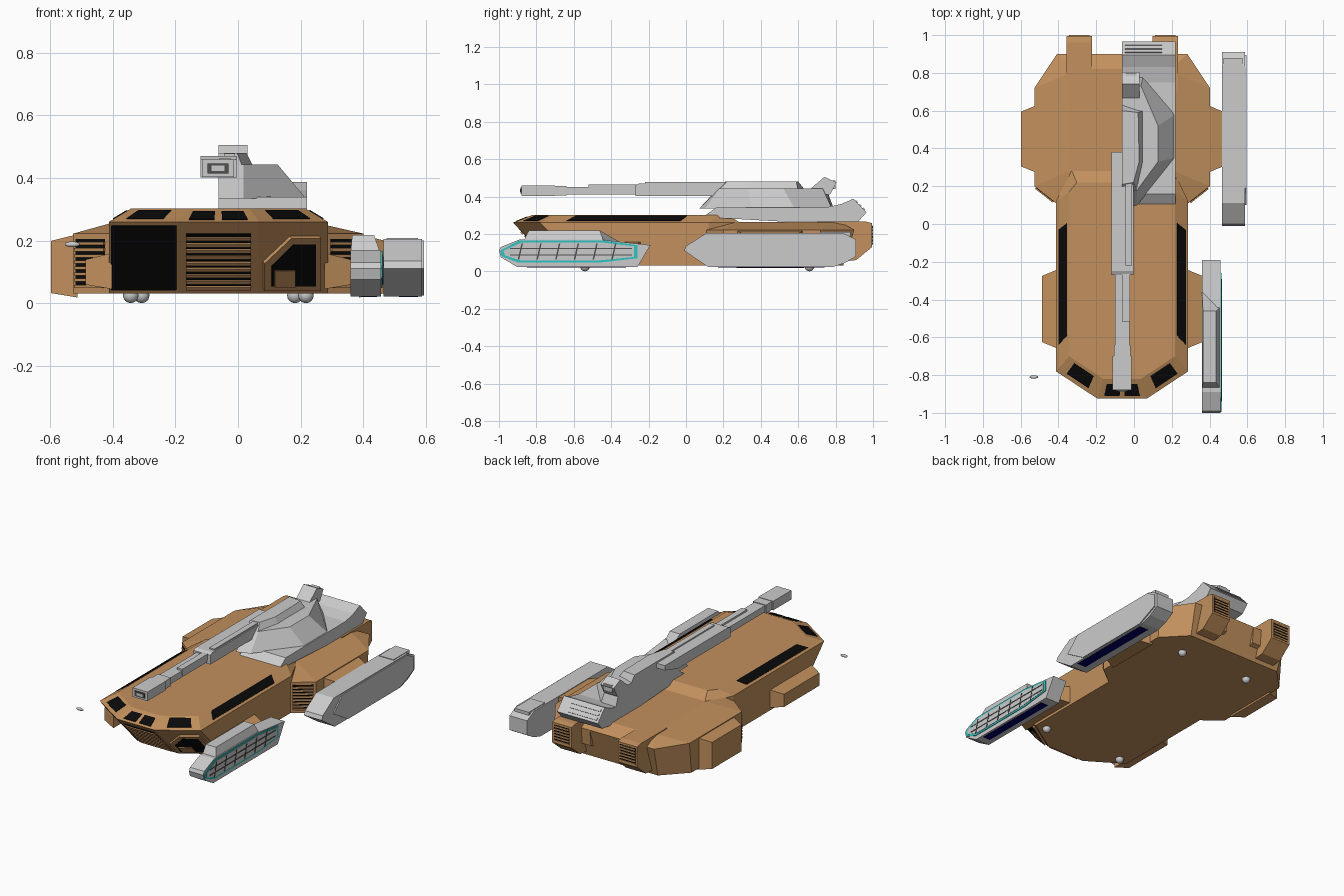
import bpy, bmesh
from mathutils import Vector as V

if "Cube" in bpy.data.objects:
    bpy.data.objects.remove(bpy.data.objects["Cube"])

XC = -0.063  # centre line of the hull


def mat(name, rgb):
    m = bpy.data.materials.new(name)
    m.diffuse_color = (*rgb, 1)
    m.use_nodes = True
    m.node_tree.nodes["Principled BSDF"].inputs["Base Color"].default_value = m.diffuse_color
    return m


BROWN = mat("brown", (0.54, 0.28, 0.11))
BLACK = mat("black", (0.003, 0.003, 0.003))
TEAL = mat("teal", (0.03, 0.55, 0.53))
NAVY = mat("navy", (0.0, 0.0, 0.12))
DARK = mat("dark_grey", (0.08, 0.08, 0.08))


def finish(name, bm, m):
    bmesh.ops.recalc_face_normals(bm, faces=bm.faces)
    me = bpy.data.meshes.new(name)
    bm.to_mesh(me)
    bm.free()
    if m:
        me.materials.append(m)
    ob = bpy.data.objects.new(name, me)
    bpy.context.collection.objects.link(ob)
    return ob


def loft(name, rings, m=None):
    bm = bmesh.new()
    vs = [[bm.verts.new(p) for p in r] for r in rings]
    n = len(vs[0])
    for a, b in zip(vs, vs[1:]):
        for i in range(n):
            bm.faces.new((a[i], a[(i + 1) % n], b[(i + 1) % n], b[i]))
    bm.faces.new(vs[0])
    bm.faces.new(vs[-1])
    return finish(name, bm, m)


def sym(pts, z):
    """Full ring from a right-hand half outline."""
    return [(XC + x, y, z) for x, y in pts] + [(XC - x, y, z) for x, y in reversed(pts)]


def prism(name, prof, x0, x1, m=None):
    """Side profile (y, z) extruded along x."""
    return loft(name, [[(x, y, z) for y, z in prof] for x in (x0, x1)], m)


def box(name, x0, x1, y0, y1, z0, z1, m=None):
    return prism(name, [(y0, z0), (y1, z0), (y1, z1), (y0, z1)], x0, x1, m)


def panel(name, quad, uv, t, m):
    """Thin polygon, given in 0..1 coordinates, lying on a quad (bl, br, tr, tl)."""
    a, b, c, d = map(V, quad)
    nrm = (b - a).cross(d - a).normalized()
    pts = [a.lerp(b, u).lerp(d.lerp(c, u), v) for u, v in uv]
    return loft(name, [[p - nrm * 0.004 for p in pts], [p + nrm * t for p in pts]], m)


def rect(u0, u1, v0, v1):
    return [(u0, v0), (u1, v0), (u1, v1), (u0, v1)]


def grille(name, quad, n, u0, u1, v0, v1):
    panel(name + "_back", quad, rect(u0, u1, v0, v1), 0.002, BLACK)
    h = (v1 - v0) / n
    for i in range(n):
        panel(name + "_slat", quad, rect(u0, u1, v0 + i * h, v0 + (i + 0.5) * h), 0.008, BROWN)


def at(x, y, z):
    return (XC + x, y, z)


# hull: front body and wide rear body
loft("front_hull", [sym([(.13, -.70), (.35, -.56), (.35, .12), (.27, .29)], .03),
                    sym([(.13, -.925), (.35, -.78), (.35, .12), (.27, .29)], .26),
                    sym([(.10, -.82), (.28, -.70), (.28, .17), (.24, .22)], .302)], BROWN)
fender = [(.35, .11), (.465, .2), (.465, .72), (.345, .90)]
loft("rear_hull", [sym([(.35, .11), (.465, .2), (.465, .70), (.33, .84)], .03),
                   sym(fender, .222),
                   sym([(.31, .16), (.275, .28), (.275, .80), (.26, .82)], .265)], BROWN)

# parts repeated on both sides
for s in (-1, 1):
    def side(a, b):
        return sorted((XC + s * a, XC + s * b))

    def q(*pts):
        r = [at(s * p[0], p[1], p[2]) for p in pts]
        return r if s > 0 else [r[1], r[0], r[3], r[2]]

    def ur(u0, u1, v0, v1):
        return rect(u0, u1, v0, v1) if s > 0 else rect(1 - u1, 1 - u0, v0, v1)

    for nm, x0, x1, y0, y1, zb, zt in (("front_side_pod", .34, .425, -.66, -.24, .06, .14),
                                       ("rear_side_pod", .45, .535, .27, .63, .033, .20)):
        loft(nm, [[at(s * x, y0 + d, zb - .015 + d * .4), at(s * x, y1 - d, zb - .015 + d * .4),
                   at(s * x, y1 - d, zt + 0.02 - d * .6), at(s * x, y0 + d, zt + 0.02 - d * .6)]
                  for x, d in ((x0, 0), (x1, .035))], BROWN)
    # rear thrusters with slatted outlets
    prism("thruster", [(.70, .266), (.96, .266), (.995, .258), (.995, .13), (.91, .06), (.70, .04)],
          *side(.16, .295), BROWN)
    prism("thruster_inner_block", [(.75, .25), (.90, .22), (.89, .12), (.75, .06)],
          *side(.10, .17), BROWN)
    back = q((.295, .995, .13), (.16, .995, .13), (.16, .995, .258), (.295, .995, .258))
    panel("outlet_back", back, rect(.1, .9, .1, .9), .001, BLACK)
    for i in range(6):
        panel("outlet_slat", back, rect(.1, .9, .1 + i * .14, .17 + i * .14), .005, BROWN)
    # intake slats on the angled fender fronts
    grille("fender_intake", q((.35, .11, .03), (.465, .2, .03), (.465, .2, .22), (.35, .11, .22)),
           8, .08, .9, .1, .92)
    # windows on the roof chamfer
    panel("side_window", q((.35, -.78, .26), (.35, .12, .26), (.28, .17, .302), (.28, -.70, .302)),
          ur(.14, .82, .2, .85), .003, BLACK)
    panel("corner_window", q((.13, -.925, .26), (.35, -.78, .26), (.28, -.70, .302), (.10, -.82, .302)),
          ur(.25, .8, .2, .85), .003, BLACK)
    panel("front_window", q((0, -.925, .26), (.13, -.925, .26), (.10, -.82, .302), (0, -.82, .302)),
          ur(.1, .75, .15, .75), .003, BLACK)
    # landing balls
    for y in (-.54, .66):
        bpy.ops.mesh.primitive_uv_sphere_add(segments=16, ring_count=8, radius=.025,
                                             location=at(s * (.28 if y < 0 else .245), y, .025))
        bpy.context.object.name = "landing_ball"
        bpy.ops.object.shade_smooth_by_angle()

# sloping front: grille, dark left bay, framed right light bay
grille("nose_grille", [at(-.13, -.70, .03), at(.13, -.70, .03), at(.13, -.925, .26), at(-.13, -.925, .26)],
       9, .1, .9, .07, .84)
panel("left_bay", [at(-.35, -.56, .03), at(-.13, -.70, .03), at(-.13, -.925, .26), at(-.35, -.78, .26)],
      rect(.04, .98, .05, .95), .003, BLACK)
right = [at(.13, -.70, .03), at(.35, -.56, .03), at(.35, -.78, .26), at(.13, -.925, .26)]
panel("light_frame", right, [(.06, .07), (.88, .07), (.88, .8), (.45, .8), (.06, .45)], .012, BROWN)
panel("light_bay", right, [(.16, .14), (.80, .14), (.80, .72), (.48, .72), (.16, .42)], .014, BLACK)
panel("light_block", right, rect(.2, .5, .14, .36), .018, BROWN)

# half turret on the roof
prism("turret_base", [(.09, .29), (.16, .34), (.75, .342), (.83, .36), (.895, .388), (.965, .315), (.92, .265),
                      (.8, .25)], XC, .22)
loft("turret_body", [
    [at(x, y, .335) for x, y in ((0, .07), (.08, .10), (.28, .35), (.28, .58), (.11, .78), (0, .79))],
    [at(x, y, .443) for x, y in ((0, .17), (.08, .18), (.19, .33), (.19, .52), (.10, .73), (0, .75))]])
loft("turret_top", [
    [at(x, y, .43) for x, y in ((0, .15), (.08, .17), (.115, .33), (.115, .60), (0, .64))],
    [at(x, y, .48) for x, y in ((0, .21), (.06, .22), (.09, .33), (.085, .59), (0, .60))]])
prism("turret_sight", [(.64, .42), (.74, .505), (.805, .475), (.77, .41)], XC, .03)
box("sight_lens", -.045, .012, .73, .80, .44, .485)
vent = [(.22, .965, .315), (XC, .965, .315), (XC, .895, .388), (.22, .895, .388)]
for i in range(3):
    panel("turret_vent_bar", vent, rect(.25, .95, .15 + i * .27, .3 + i * .27), .005, None)

# main gun
prism("gun_mantlet", [(-.27, .402), (.25, .402), (.38, .44), (.38, .47), (-.25, .47), (-.27, .46)], -.12, -.003)
box("mantlet_ridge", -.045, -.01, -.22, .3, .46, .478)
box("gun_barrel", -.10, -.025, -.66, -.25, .412, .452)
box("gun_side_tube", -.06, -.022, -.52, -.25, .425, .463)
box("muzzle_neck", -.107, -.018, -.70, -.64, .405, .457)
box("muzzle", -.115, -.012, -.88, -.70, .403, .46)
box("muzzle_bore", -.098, -.03, -.885, -.87, .415, .447, DARK)
box("muzzle_core", -.085, -.043, -.887, -.87, .423, .440)

# right rear grey pod
prism("rear_pod", [(-.01, .11), (0, .135), (.11, .205), (.84, .205), (.91, .17), (.91, .08), (.85, .045),
                   (.78, .022), (.12, .022)], .465, .588)
prism("rear_pod_plate", [(.10, .11), (.19, .20), (.83, .20), (.895, .165), (.895, .085), (.76, .025), (.24, .025)],
      .58, .595)
box("rear_pod_cap", .475, .575, .72, .88, .19, .209)
box("rear_pod_skid", .515, .575, .17, .74, .020, .03, NAVY)

# right front grey pod with teal rim and grid
prism("front_pod", [(-1, .11), (-.99, .13), (-.89, .17), (-.46, .17), (-.19, .14), (-.26, .022), (-.9, .022),
                    (-.99, .075)], .36, .458)
loft("front_pod_top", [
    [(.36, -.87, .16), (.455, -.87, .16), (.455, -.44, .16), (.36, -.36, .16)],
    [(.365, -.84, .218), (.435, -.84, .218), (.435, -.46, .218), (.365, -.46, .218)]])
rim = [(-.995, .11), (-.89, .166), (-.45, .166), (-.26, .14), (-.26, .07), (-.45, .048), (-.9, .048), (-.985, .08)]
prism("pod_rim", rim, .45, .462, TEAL)
prism("pod_face", [(-.63 + (y + .63) * .95, .107 + (z - .107) * .82) for y, z in rim], .45, .464)
for i in range(6):
    y = -.90 + i * .1
    prism("pod_grid_post", [(y, .062), (y + .008, .062), (y + .028, .148), (y + .02, .148)], .46, .466, DARK)
for z in (.085, .12):
    box("pod_grid_rail", .46, .466, -.94, -.29, z, z + .006, DARK)
box("front_pod_skid", .395, .445, -.85, -.32, .020, .03, NAVY)

# small floating lamp at the left front
bpy.ops.mesh.primitive_uv_sphere_add(segments=12, ring_count=8, location=(-.53, -.81, .188))
lamp = bpy.context.object
lamp.name = "side_lamp"
lamp.scale = (.024, .009, .009)
bpy.ops.object.shade_smooth_by_angle()
